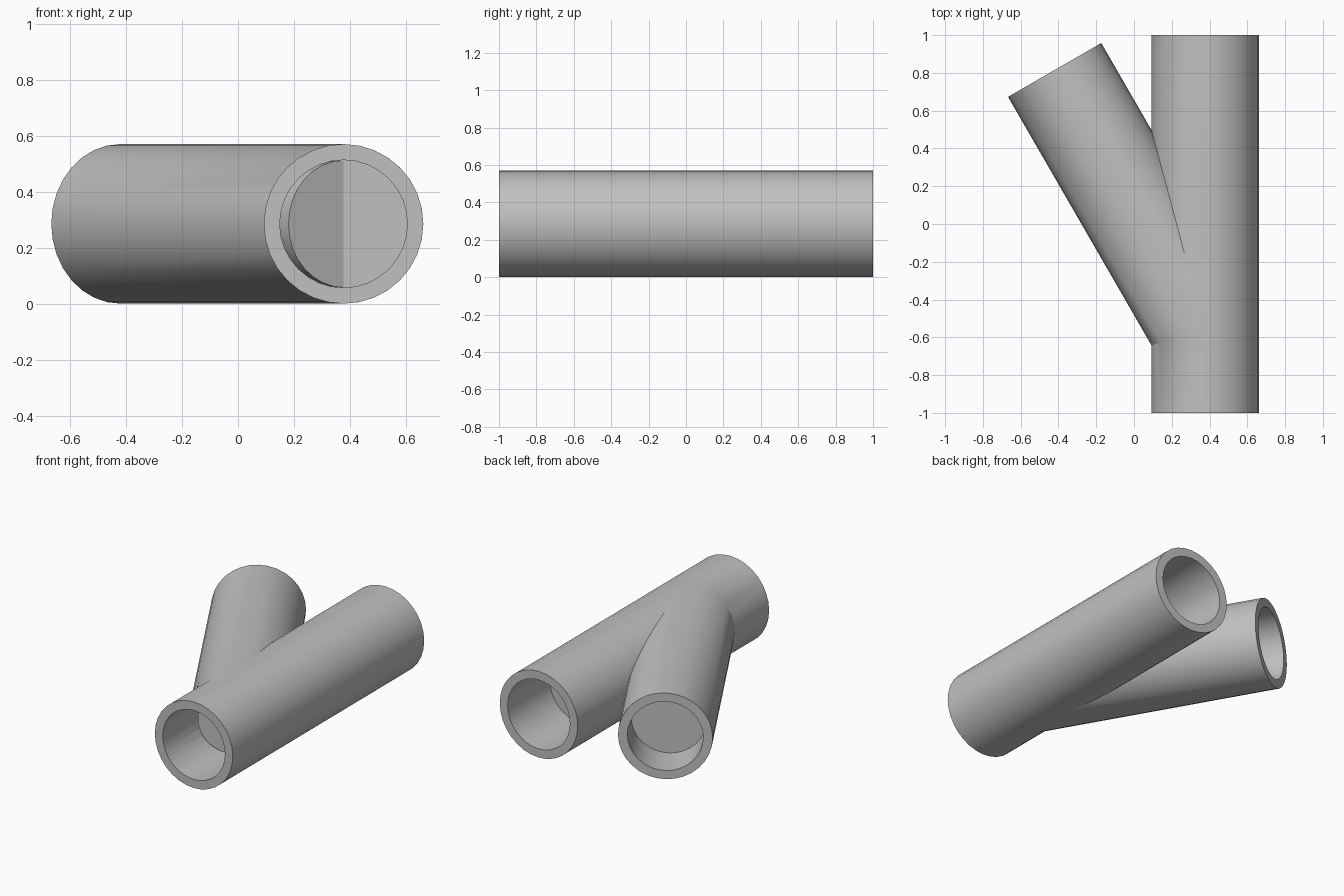
import bpy
import math
from mathutils import Vector

cube = bpy.data.objects.get("Cube")
if cube:
    bpy.data.objects.remove(cube, do_unlink=True)

OUTER, BORE, SIDES = 0.285, 0.228, 32
ANGLE = math.radians(30)
HUB = Vector((0.377, -0.565, OUTER))
ALONG = Vector((0, 1, 0))
SLANT = Vector((-math.sin(ANGLE), math.cos(ANGLE), 0))
FRONT_LENGTH, BACK_LENGTH, BRANCH_LENGTH = 0.435, 1.565, 1.594

grey = bpy.data.materials.new("light_grey")
grey.use_nodes = True
colour = (0.53, 0.53, 0.53, 1)
grey.diffuse_color = colour
grey.node_tree.nodes["Principled BSDF"].inputs["Base Color"].default_value = colour


def rod(name, radius, direction, start, end):
    """Cylinder along a direction, measured from the hub."""
    bpy.ops.mesh.primitive_cylinder_add(
        vertices=SIDES, radius=radius, depth=end - start,
        location=HUB + direction * (start + end) / 2,
        rotation=direction.to_track_quat('Z', 'Y').to_euler())
    obj = bpy.context.object
    obj.name = name
    obj.data.materials.append(grey)
    return obj


def combine(target, tool, operation):
    """Apply a boolean and discard the tool."""
    mod = target.modifiers.new(tool.name, 'BOOLEAN')
    mod.operation = operation
    mod.solver = 'EXACT'
    mod.object = tool
    bpy.context.view_layer.objects.active = target
    bpy.ops.object.modifier_apply(modifier=mod.name)
    bpy.data.objects.remove(tool, do_unlink=True)


# Straight pipe with the slanted branch joined on
pipe = rod("branched_pipe", OUTER, ALONG, -FRONT_LENGTH, BACK_LENGTH)
combine(pipe, rod("branch", OUTER, SLANT, 0, BRANCH_LENGTH), 'UNION')

# Blind sockets in the three open ends
sockets = (
    ("front_socket", ALONG, -FRONT_LENGTH - 0.1, 0),
    ("back_socket", ALONG, BACK_LENGTH - 0.44, BACK_LENGTH + 0.1),
    ("branch_socket", SLANT, BRANCH_LENGTH - 0.25, BRANCH_LENGTH + 0.1),
)
for name, direction, start, end in sockets:
    combine(pipe, rod(name, BORE, direction, start, end), 'DIFFERENCE')

# Slanted core that shows at the bottom of the front socket
combine(pipe, rod("branch_core", BORE - 0.001, SLANT, 0, 0.6), 'UNION')

# Smooth walls with sharp rims
bpy.ops.object.select_all(action='DESELECT')
pipe.select_set(True)
bpy.context.view_layer.objects.active = pipe
bpy.ops.object.shade_smooth_by_angle(angle=math.radians(25))
